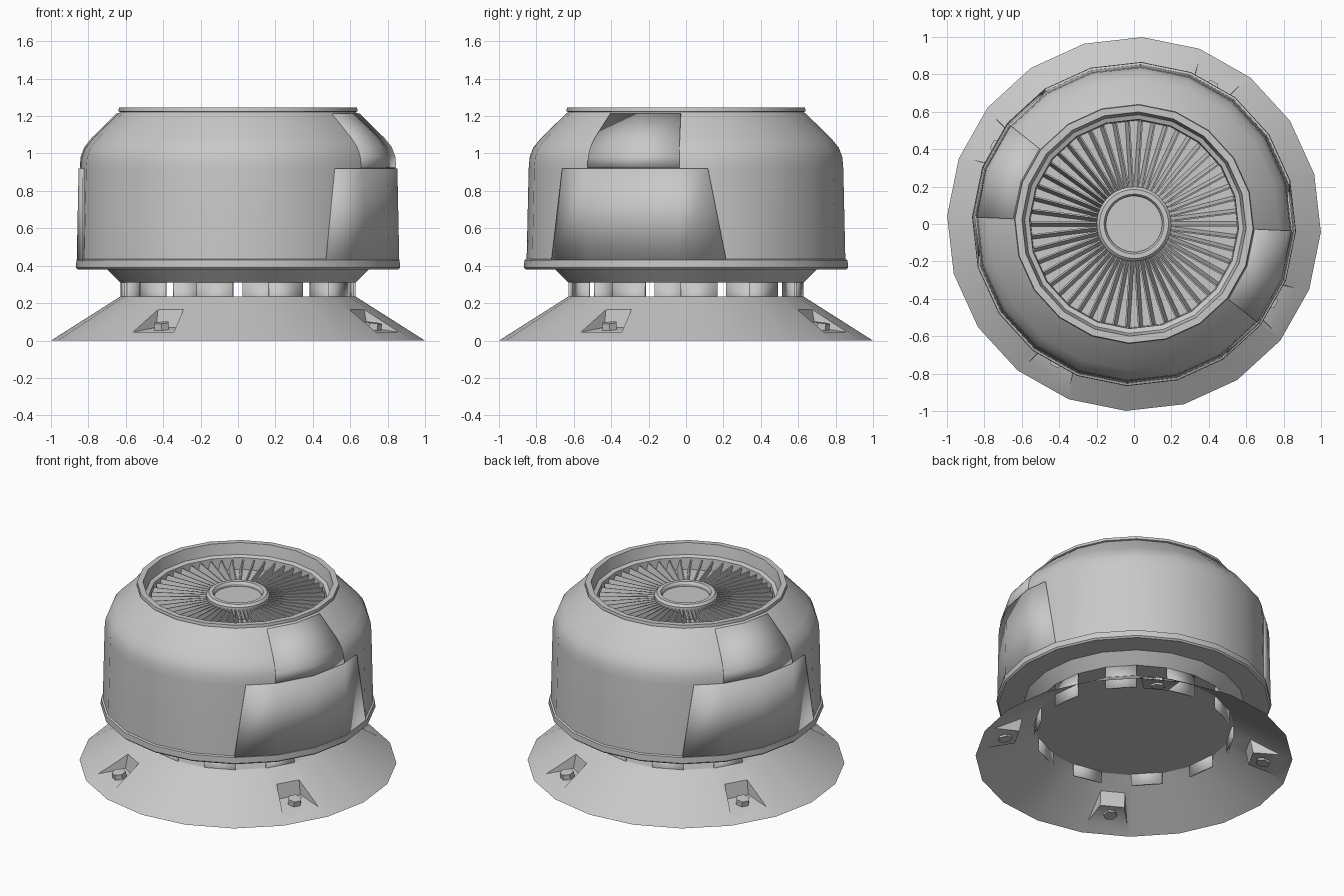
import bpy, bmesh, math
from mathutils import Matrix, Vector

cube = bpy.data.objects.get("Cube")
if cube:
    bpy.data.objects.remove(cube, do_unlink=True)

SIDES, STEP, START = 20, 18.0, -2.5

grey = bpy.data.materials.new("plain grey")
grey.use_nodes = True
grey.diffuse_color = (0.58, 0.58, 0.58, 1)
grey.node_tree.nodes["Principled BSDF"].inputs["Base Color"].default_value = (0.58, 0.58, 0.58, 1)


def finish(name, bm, recalc=True, smooth=True):
    if recalc:
        bmesh.ops.recalc_face_normals(bm, faces=bm.faces[:])
    me = bpy.data.meshes.new(name)
    bm.to_mesh(me)
    bm.free()
    me.materials.append(grey)
    if smooth:
        me.shade_smooth()
        me.set_sharp_from_angle(angle=math.radians(30))
    ob = bpy.data.objects.new(name, me)
    bpy.context.scene.collection.objects.link(ob)
    return ob


def polar(r, deg, z):
    a = math.radians(deg)
    return Vector((r * math.cos(a), r * math.sin(a), z))


def lathe(profile, sides=SIDES):
    """Revolve a profile of (radius, height) points around z."""
    bm = bmesh.new()
    rows = [[bm.verts.new(polar(r, START + 360 * i / sides, z)) for i in range(sides)]
            for r, z in profile]
    for low, high in zip(rows, rows[1:]):
        for i in range(sides):
            j = (i + 1) % sides
            bm.faces.new((low[i], low[j], high[j], high[i]))
    bmesh.ops.remove_doubles(bm, verts=bm.verts[:], dist=1e-5)
    bmesh.ops.dissolve_degenerate(bm, edges=bm.edges[:], dist=1e-5)
    return bm


def facet_radius(r, deg):
    """Distance to the flat-sided outline at an angle."""
    off = (deg - START) % STEP - STEP / 2
    return r * math.cos(math.radians(STEP / 2)) / math.cos(math.radians(off))


def plate(name, rows, turn, thickness):
    """Curved plate from rows of (radius, height, first angle, last angle)."""
    bm = bmesh.new()
    first, last = max(r[2] for r in rows), min(r[3] for r in rows)
    inner = [START + STEP * k for k in range(-SIDES, SIDES)
             if first + 0.1 < START + STEP * k < last - 0.1]
    grid = [[bm.verts.new(polar(facet_radius(r, a), a + turn, z)) for a in [a0] + inner + [a1]]
            for r, z, a0, a1 in rows]
    for low, high in zip(grid, grid[1:]):
        for i in range(len(low) - 1):
            bm.faces.new((low[i], low[i + 1], high[i + 1], high[i]))
    ob = finish(name, bm, recalc=False)
    mod = ob.modifiers.new("thickness", "SOLIDIFY")
    mod.thickness, mod.offset = thickness, -1


# Sloped base with four bolt pockets
bm = lathe([(1, 0), (0.63, 0.235), (0, 0.235)])
POCKETS = [START - 1.5 * STEP + 90 * k for k in range(4)]
for angle in POCKETS:
    spin = Matrix.Rotation(math.radians(angle), 4, 'Z')
    back = spin.inverted()
    face = min((f for f in bm.faces if f.calc_center_median().z < 0.2),
               key=lambda f: (f.calc_center_median() - polar(0.8, angle, 0.12)).length)
    outer = list(face.verts)
    bm.faces.remove(face)
    rim, floor = [], {}
    for v in outer:
        side = math.copysign(1, (back @ v.co).y)
        top = v.co.z > 0.1
        u, w, z = (0.731, 0.078, 0.165) if top else (0.918, 0.125, 0.045)
        rim.append(bm.verts.new(spin @ Vector((u, w * side, z))))
        floor[(top, side)] = rim[-1]
    for i in range(4):
        j = (i + 1) % 4
        bm.faces.new((outer[i], outer[j], rim[j], rim[i]))
    wall = {s: bm.verts.new(spin @ Vector((0.75, 0.078 * s, 0.07))) for s in (-1, 1)}
    bm.faces.new((floor[(False, -1)], floor[(False, 1)], wall[1], wall[-1]))
    bm.faces.new((wall[-1], wall[1], floor[(True, 1)], floor[(True, -1)]))
    for s in (-1, 1):
        bm.faces.new((floor[(False, s)], wall[s], floor[(True, s)]))
finish("sloped_base", bm)

# Hexagonal bolts in the pockets
bm = bmesh.new()
for angle in POCKETS:
    place = (Matrix.Rotation(math.radians(angle), 4, 'Z') @ Matrix.Translation((0.83, 0, 0.07))
             @ Matrix.Rotation(math.radians(8.5), 4, 'Y'))
    bmesh.ops.create_cone(bm, cap_ends=True, segments=6, radius1=0.045, radius2=0.045,
                          depth=0.05, matrix=place)
finish("pocket_bolts", bm, smooth=False)

# Ring of spacer blocks between base and body
for k in range(10):
    a = START - 4 * STEP
    plate("spacer_block", [(0.63, 0.155, a, a + STEP), (0.63, 0.31, a, a + STEP)], 36 * k, 0.012)

# Main housing with lower lip, rounded shoulder and sunken top
SHOULDER = [(0.842, 0.92), (0.837, 0.98), (0.818, 1.03), (0.778, 1.08), (0.645, 1.21)]
finish("housing", lathe(
    [(0, 0.31), (0.63, 0.31), (0.70, 0.38), (0.857, 0.38), (0.867, 0.39), (0.865, 0.43),
     (0.853, 0.435)] + SHOULDER +
    [(0.63, 1.222), (0.64, 1.225), (0.637, 1.245), (0.60, 1.245), (0.585, 1.17),
     (0.56, 1.16), (0.555, 1.08), (0, 1.08)]))

# Raised side panels and shoulder hatches, on both sides
for turn in (0, 180):
    plate("side_panel", [(0.863, 0.43, -56.5, 14.5), (0.853, 0.92, -51.6, 8)], turn, 0.02)
    plate("shoulder_hatch", [(r + 0.005, z + 0.004, -38.5, -2.5) for r, z in SHOULDER], turn, 0.012)

# Radial fan blades
bm = bmesh.new()
BLADES = 50
for k in range(BLADES):
    place = (Matrix.Rotation(math.tau * k / BLADES, 4, 'Z') @ Matrix.Translation((0.365, 0, 1.115))
             @ Matrix.Rotation(math.radians(15), 4, 'X') @ Matrix.Diagonal((0.37, 0.008, 0.07, 1)))
    bmesh.ops.create_cube(bm, size=1, matrix=place)
finish("fan_blades", bm, smooth=False)

# Fan hub with raised ring
finish("fan_hub", lathe([(0.2, 1.08), (0.2, 1.165), (0.185, 1.18), (0.16, 1.18),
                         (0.15, 1.165), (0.15, 1.15), (0, 1.15)], 32))
